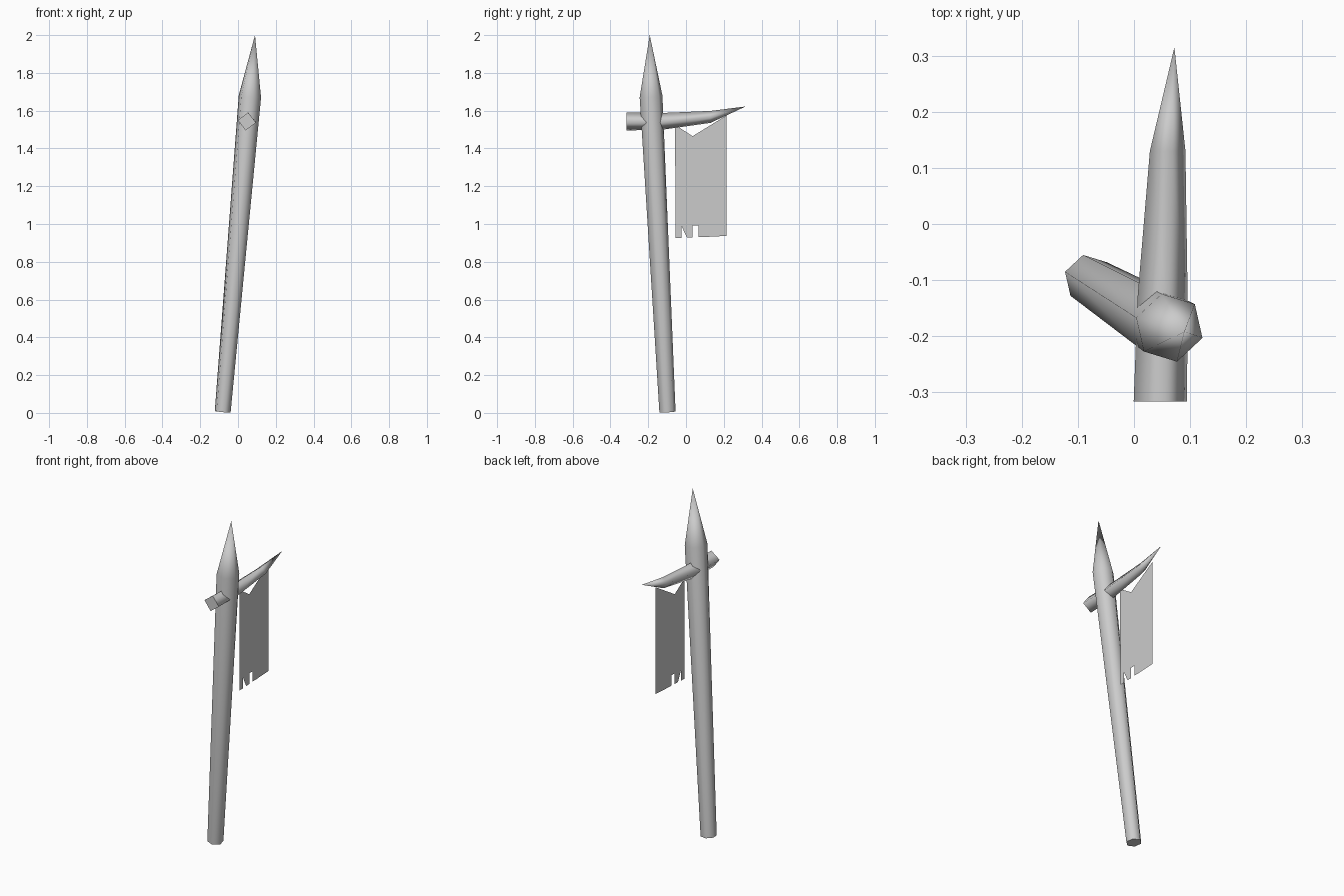
import bpy, bmesh
from math import cos, sin, radians
from mathutils import Vector

cube = bpy.data.objects.get("Cube")
if cube:
    bpy.data.objects.remove(cube)

grey = bpy.data.materials.new("plain_grey")
grey.use_nodes = True
tone = (0.6, 0.6, 0.6, 1)
grey.diffuse_color = tone
grey.node_tree.nodes["Principled BSDF"].inputs["Base Color"].default_value = tone


def finish(name, bm):
    mesh = bpy.data.meshes.new(name)
    bm.to_mesh(mesh)
    bm.free()
    mesh.materials.append(grey)
    obj = bpy.data.objects.new(name, mesh)
    bpy.context.scene.collection.objects.link(obj)
    return obj


def spike(name, sides, stations, tip, u, v, phase):
    """Smooth tapered shaft through (centre, radius) rings, ending in a point."""
    bm = bmesh.new()
    rings = []
    for centre, radius in stations:
        ring = []
        for i in range(sides):
            a = radians(phase + i * 360 / sides)
            ring.append(bm.verts.new(Vector(centre) + radius * (cos(a) * u + sin(a) * v)))
        rings.append(ring)
    point = bm.verts.new(tip)
    for i in range(sides):
        j = (i + 1) % sides
        for low, high in zip(rings, rings[1:]):
            bm.faces.new((low[i], low[j], high[j], high[i]))
        bm.faces.new((rings[-1][i], rings[-1][j], point))
    for face in bm.faces:
        face.smooth = True
    # flat butt end with a crisp rim
    cap = bm.faces.new(rings[0][::-1])
    for edge in cap.edges:
        edge.smooth = False
    bmesh.ops.recalc_face_normals(bm, faces=bm.faces)
    return finish(name, bm)


# Leaning six-sided pole, its rings square to its own axis
base, shoulder = Vector((-0.081, -0.098, 0.006)), Vector((0.063, -0.185, 1.675))
axis = (shoulder - base).normalized()
across = Vector((0, 1, 0)).cross(axis).normalized()
spike("pole", 6, [(base, 0.044), (shoulder, 0.062)], (0.09, -0.192, 2.0),
      across, axis.cross(across), 43)

# Four-sided crossbar with an upturned pointed end
spike("crossbar", 4,
      [((0.047, -0.316, 1.543), 0.048), ((0.051, -0.13, 1.543), 0.045),
       ((0.06, 0.13, 1.567), 0.032)],
      (0.072, 0.315, 1.622), Vector((1, 0, 0)), Vector((0, 0, 1)), -8)

# Hanging cloth: sagging top edge and a hem cut into five tabs
left, right, tabs = -0.055, 0.215, 5
step = (right - left) / (2 * tabs - 1)
outline = [(right, 1.575), (0.125, 1.475), (0.035, 1.465), (-0.058, 1.525)]
for k in range(tabs):
    y = left + 2 * k * step
    hem = 0.925 + 0.003 * k
    if k:
        outline.append((y, 0.992))
    outline += [(y, hem), (y + step, hem)]
    if k < tabs - 1:
        outline.append((y + step, 0.992))
bm = bmesh.new()
cloth = bm.faces.new([bm.verts.new((0.05, y, z)) for y, z in outline])
bmesh.ops.triangulate(bm, faces=[cloth])
finish("banner_cloth", bm)
